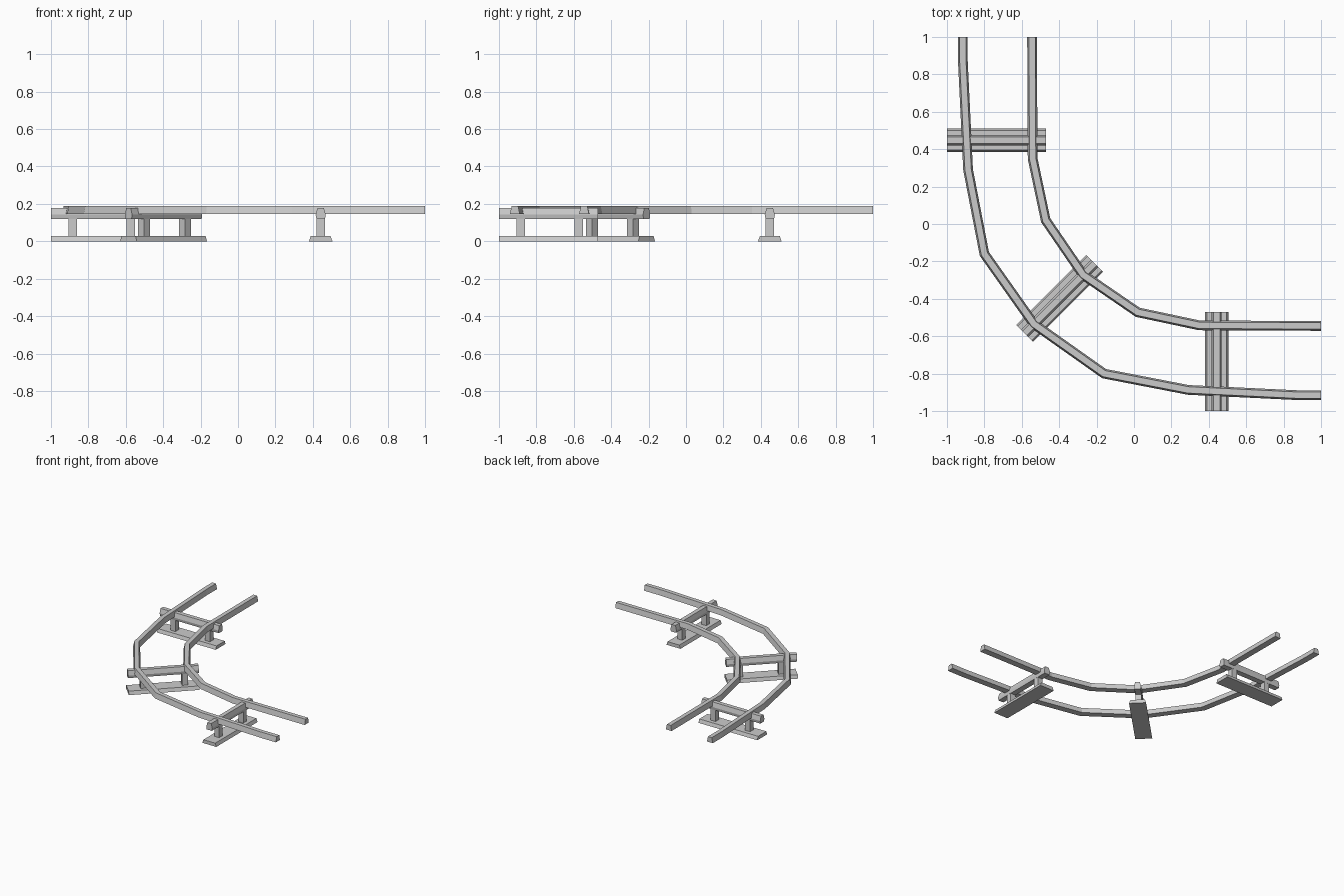
import bpy
import math
from mathutils import Vector

if "Cube" in bpy.data.objects:
    bpy.data.objects.remove(bpy.data.objects["Cube"])


def sweep(name, path, profile):
    """Sweep a closed (side, z) profile along a flat path with mitred corners."""
    pts = [Vector(p) for p in path]
    n, k = len(pts), len(profile)
    verts = []
    for i, p in enumerate(pts):
        d_in = (p - pts[i - 1]).normalized() if i > 0 else (pts[1] - p).normalized()
        d_out = (pts[i + 1] - p).normalized() if i < n - 1 else d_in
        t = (d_in + d_out).normalized()
        side = Vector((t.y, -t.x)) / t.dot(d_in)
        verts += [(p.x + side.x * s, p.y + side.y * s, z) for s, z in profile]
    faces = [(i * k + j, (i + 1) * k + j, (i + 1) * k + (j + 1) % k, i * k + (j + 1) % k)
             for i in range(n - 1) for j in range(k)]
    faces += [tuple(range(k)), tuple(range(n * k - 1, (n - 1) * k - 1, -1))]
    mesh = bpy.data.meshes.new(name)
    mesh.from_pydata(verts, [], faces)
    ob = bpy.data.objects.new(name, mesh)
    bpy.context.collection.objects.link(ob)
    return ob


def mirrored(half):
    """Complete a path across the diagonal x = y (last point lies on it)."""
    return half + [(y, x) for x, y in reversed(half[:-1])]


# Rails: tapered bars following the bend
RAIL = [(-0.026, 0.147), (-0.017, 0.19), (0.017, 0.19), (0.026, 0.147)]
sweep("outer_rail", mirrored([(1, -0.915), (0.87, -0.915), (0.29, -0.887),
                              (-0.16, -0.80), (-0.535, -0.535)]), RAIL)
sweep("inner_rail", mirrored([(1, -0.545), (0.35, -0.542), (0.02, -0.472),
                              (-0.272, -0.272)]), RAIL)

# Supports: foot plate, two posts and a tapered cross beam
FOOT = [(-0.063, 0), (-0.053, 0.028), (0.053, 0.028), (0.063, 0)]
BEAM = [(-0.023, 0.12), (-0.027, 0.142), (-0.017, 0.178),
        (0.017, 0.178), (0.027, 0.142), (0.023, 0.12)]
POST = [(-0.022, 0.026), (-0.022, 0.125), (0.022, 0.125), (0.022, 0.026)]


def support(label, cx, cy, angle):
    d = Vector((math.cos(angle), math.sin(angle)))
    c = Vector((cx, cy))

    def bar(part, a, b, profile):
        sweep(f"{label}_{part}", [c + d * a, c + d * b], profile)

    bar("foot", -0.265, 0.265, FOOT)
    bar("beam", -0.265, 0.265, BEAM)
    for part, off in (("outer_post", -0.148), ("inner_post", 0.162)):
        bar(part, off - 0.022, off + 0.022, POST)


support("front_support", 0.442, -0.735, math.pi / 2)
support("corner_support", -0.398, -0.398, math.pi / 4)
support("back_support", -0.735, 0.448, 0)
